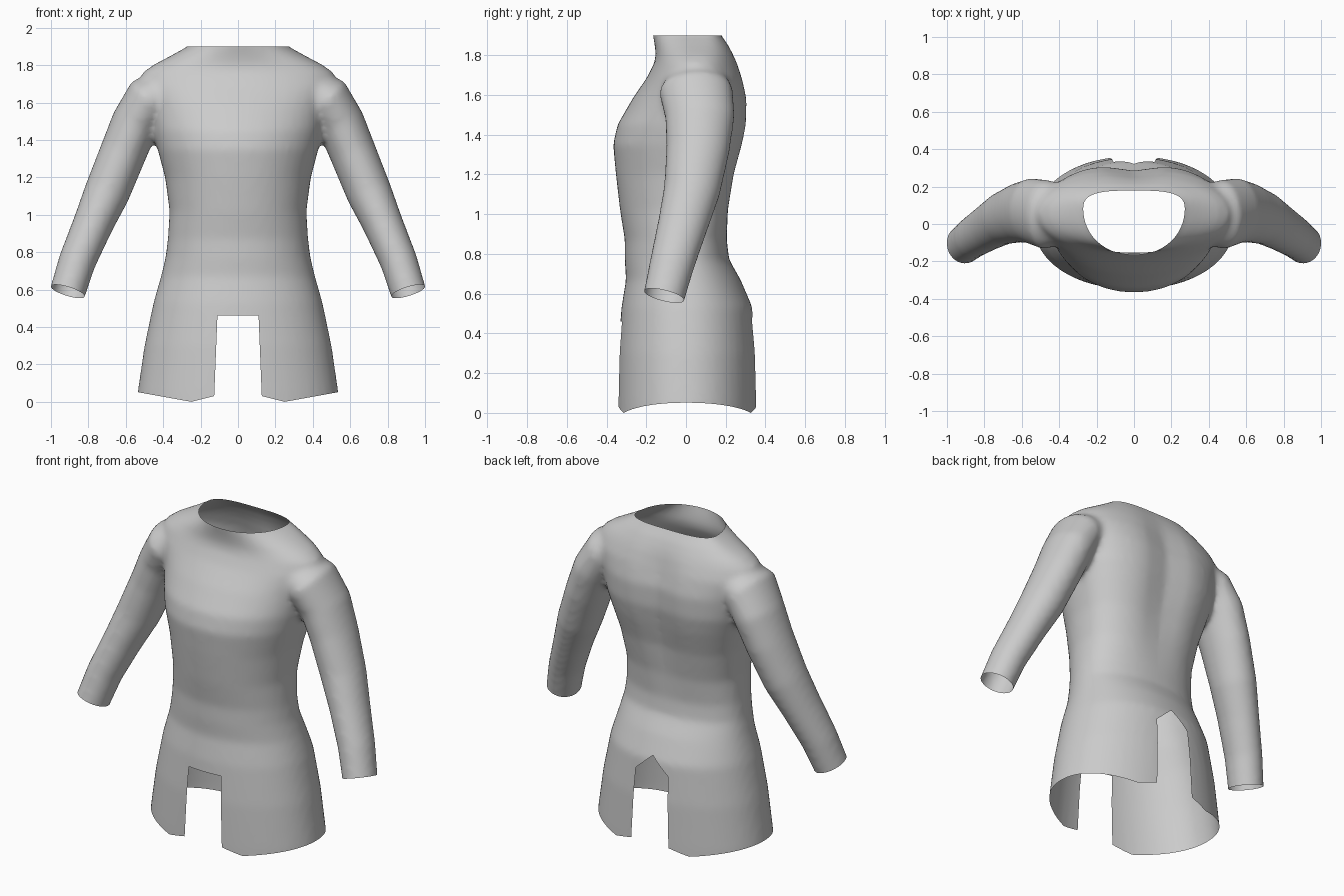
import bpy
import bmesh
import math
from mathutils import Vector

cube = bpy.data.objects.get("Cube")
if cube:
    bpy.data.objects.remove(cube, do_unlink=True)

SIDES = 48


def power(value, exponent):
    return math.copysign(abs(value) ** exponent, value)


def torso_ring(z, half_width, front, back, widest, back_power):
    """Rounded cross-section, with a shallow groove along the spine."""
    groove = 0.035 * min(1, max(0, (z - 0.9) / 0.4)) * min(1, max(0, (1.9 - z) / 0.2))
    ring = []
    for i in range(SIDES):
        a = math.tau * i / SIDES
        p = 2 / (back_power if math.sin(a) > 0 else 2.1)
        x = half_width * power(math.cos(a), p)
        s = power(math.sin(a), p)
        y = widest + (s * (back - widest) if s > 0 else -s * (front - widest))
        if s > 0:
            y -= groove * math.exp(-(x / 0.12) ** 2)
        ring.append(Vector((x, y, z)))
    return ring


def sleeve_rings(sections):
    """Elliptical sections set square to the arm's path."""
    centres = [Vector(s[:3]) for s in sections]
    rings = []
    for i, (x, y, z, across, depth) in enumerate(sections):
        along = (centres[min(i + 1, len(centres) - 1)] - centres[max(i - 1, 0)]).normalized()
        u = Vector((0, 1, 0)).cross(along).normalized()
        v = along.cross(u)
        rings.append([centres[i] + u * across * math.cos(math.tau * k / SIDES)
                      + v * depth * math.sin(math.tau * k / SIDES) for k in range(SIDES)])
    return rings


def loft(bm, rings):
    """Closed solid through a list of rings."""
    loops = [[bm.verts.new(p) for p in ring] for ring in rings]
    faces = [bm.faces.new(loops[0]), bm.faces.new(loops[-1][::-1])]
    for low, high in zip(loops, loops[1:]):
        for k in range(SIDES):
            n = (k + 1) % SIDES
            faces.append(bm.faces.new((low[n], low[k], high[k], high[n])))
    bmesh.ops.recalc_face_normals(bm, faces=faces)


def cut(bm, point, normal, rule=lambda c: True, clear=True):
    """Slice the faces chosen by rule; clear what lies along the normal."""
    faces = [f for f in bm.faces if rule(f.calc_center_median())]
    geom = set(faces)
    for f in faces:
        geom.update(f.edges)
        geom.update(f.verts)
    bmesh.ops.bisect_plane(bm, geom=list(geom), dist=1e-5, plane_co=point,
                           plane_no=Vector(normal).normalized(), clear_outer=clear)


# Torso: height, half width, front, back, depth of widest point, back squareness
torso = [
    (-0.10, 0.55, -0.35, 0.365, 0.00, 2.1),
    (0.05, 0.537, -0.348, 0.362, 0.00, 2.1),
    (0.30, 0.50, -0.342, 0.355, 0.00, 2.1),
    (0.53, 0.452, -0.325, 0.335, 0.00, 2.1),
    (0.67, 0.412, -0.302, 0.275, 0.00, 2.1),
    (0.77, 0.388, -0.308, 0.218, -0.01, 2.2),
    (0.87, 0.375, -0.308, 0.205, -0.02, 2.3),
    (1.02, 0.366, -0.332, 0.22, -0.02, 2.4),
    (1.20, 0.39, -0.353, 0.255, 0.00, 2.5),
    (1.35, 0.43, -0.367, 0.297, 0.02, 2.5),
    (1.45, 0.455, -0.345, 0.317, 0.04, 2.5),
    (1.58, 0.48, -0.27, 0.32, 0.05, 2.4),
    (1.69, 0.53, -0.195, 0.295, 0.05, 2.2),
    (1.76, 0.51, -0.16, 0.27, 0.05, 2.1),
    (1.80, 0.455, -0.152, 0.25, 0.06, 2.2),
    (1.85, 0.36, -0.157, 0.22, 0.07, 2.5),
    (1.90, 0.27, -0.167, 0.178, 0.09, 3.0),
    (1.97, 0.19, -0.175, 0.14, 0.09, 3.0),
]

# Sleeve: centre, half thickness across, half depth
sleeve = [
    (0.36, 0.05, 1.69, 0.10, 0.14),
    (0.47, 0.05, 1.62, 0.135, 0.185),
    (0.55, 0.07, 1.49, 0.128, 0.175),
    (0.615, 0.06, 1.33, 0.125, 0.16),
    (0.70, 0.03, 1.12, 0.122, 0.142),
    (0.775, -0.015, 0.95, 0.108, 0.127),
    (0.86, -0.07, 0.75, 0.10, 0.113),
    (0.91, -0.11, 0.59, 0.096, 0.105),
    (0.94, -0.135, 0.49, 0.096, 0.105),
]

bm = bmesh.new()
loft(bm, [torso_ring(*row) for row in torso])
loft(bm, sleeve_rings(sleeve))
loft(bm, [[Vector((-p.x, p.y, p.z)) for p in ring] for ring in sleeve_rings(sleeve)])
mesh = bpy.data.meshes.new("tunic")
bm.to_mesh(mesh)
bm.free()
tunic = bpy.data.objects.new("tunic", mesh)
bpy.context.collection.objects.link(tunic)
bpy.ops.object.select_all(action='DESELECT')
tunic.select_set(True)
bpy.context.view_layer.objects.active = tunic

# Fuse torso and sleeves into one skin and soften the joins
remesh = tunic.modifiers.new("fuse", 'REMESH')
remesh.mode = 'VOXEL'
remesh.voxel_size = 0.018
soften = tunic.modifiers.new("soften", 'SMOOTH')
soften.factor = 0.5
soften.iterations = 8
for name in ("fuse", "soften"):
    bpy.ops.object.modifier_apply(modifier=name)

bm = bmesh.new()
bm.from_mesh(tunic.data)

# Left half only, then neck, wrist and hem openings
cut(bm, (0, 0, 0), (-1, 0, 0))
cut(bm, (0, 0, 1.9), (0, 0, 1))
cut(bm, (0.91, -0.11, 0.59), (0.31, -0.25, -1), lambda c: c.x > 0.65 and c.z < 0.8)
cut(bm, (0.25, 0, 0), (0.18, 0, -1))
cut(bm, (0.25, 0, 0), (-0.25, 0, -1))

# Square front slit and peaked back slit
cut(bm, (0.11, 0, 0.46), (1, 0, 0.04), lambda c: c.z < 0.6 and c.x < 0.3, False)
cut(bm, (0, 0, 0.46), (0, 0, 1), lambda c: c.y < 0 and c.x < 0.3, False)
cut(bm, (0.11, 0, 0.46), (0.1, 0, 0.11), lambda c: c.y > 0 and c.x < 0.3, False)


def in_slit(c):
    top = 0.46 if c.y < 0 else 0.56 - 0.91 * c.x
    return c.x < 0.11 + 0.04 * (0.46 - c.z) and c.z < top


bmesh.ops.delete(bm, geom=[f for f in bm.faces if in_slit(f.calc_center_median())],
                 context='FACES')
bm.to_mesh(tunic.data)
bm.free()

# Right half
mirror = tunic.modifiers.new("mirror", 'MIRROR')
mirror.use_clip = True
bpy.ops.object.modifier_apply(modifier="mirror")
bpy.ops.object.shade_smooth()

cloth = bpy.data.materials.new("grey cloth")
cloth.use_nodes = True
grey = (0.6, 0.6, 0.6, 1)
cloth.diffuse_color = grey
cloth.node_tree.nodes["Principled BSDF"].inputs["Base Color"].default_value = grey
tunic.data.materials.clear()
tunic.data.materials.append(cloth)
